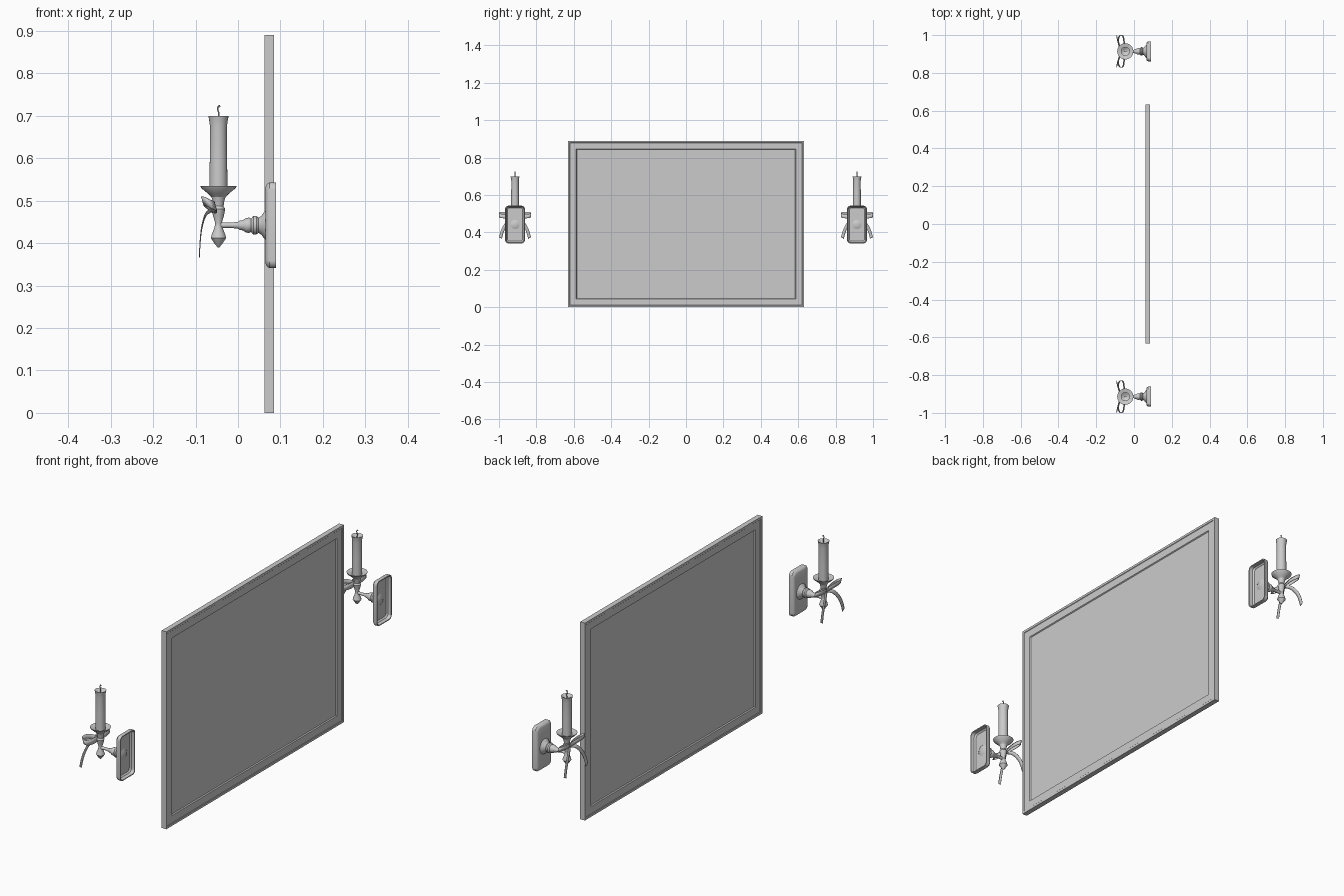
import bpy, bmesh, math
from mathutils import Vector, Matrix

cube = bpy.data.objects.get("Cube")
if cube:
    bpy.data.objects.remove(cube, do_unlink=True)

grey = bpy.data.materials.new("plain_grey")
grey.use_nodes = True
GREY = (0.6, 0.6, 0.6, 1)
grey.diffuse_color = GREY
grey.node_tree.nodes["Principled BSDF"].inputs["Base Color"].default_value = GREY


def finish(bm, name, location, smooth=True):
    bmesh.ops.recalc_face_normals(bm, faces=bm.faces[:])
    mesh = bpy.data.meshes.new(name)
    bm.to_mesh(mesh)
    bm.free()
    mesh.materials.append(grey)
    obj = bpy.data.objects.new(name, mesh)
    obj.location = location
    bpy.context.collection.objects.link(obj)
    if smooth:
        bpy.ops.object.select_all(action='DESELECT')
        obj.select_set(True)
        bpy.context.view_layer.objects.active = obj
        bpy.ops.object.shade_smooth_by_angle(angle=math.radians(35))
    return obj


def loft(name, rings, location, caps=True, closed=False, smooth=True):
    """Skin a series of rings that all have the same number of points."""
    bm = bmesh.new()
    loops = [[bm.verts.new(p) for p in ring] for ring in rings]
    pairs = list(zip(loops, loops[1:]))
    if closed:
        pairs.append((loops[-1], loops[0]))
    for a, b in pairs:
        n = len(a)
        for i in range(n):
            j = (i + 1) % n
            bm.faces.new((a[i], a[j], b[j], b[i]))
    if caps:
        bm.faces.new(loops[0])
        bm.faces.new(loops[-1])
    return finish(bm, name, location, smooth)


def rounded(x, hy, hz, r=0.0, seg=1):
    """Rounded rectangle standing in the YZ plane."""
    pts = []
    for k, (sy, sz) in enumerate(((1, 1), (-1, 1), (-1, -1), (1, -1))):
        for i in range(seg):
            a = math.pi / 2 * (k + (i / (seg - 1) if seg > 1 else 0.5))
            pts.append((x, sy * (hy - r) + r * math.cos(a),
                        sz * (hz - r) + r * math.sin(a)))
    return pts


def lathe(name, profile, location, axis='Z', sides=24):
    """Turn a profile of (position along axis, radius)."""
    rings = []
    for t, r in profile:
        ring = []
        for i in range(sides):
            a = 2 * math.pi * i / sides
            c, s = r * math.cos(a), r * math.sin(a)
            ring.append((c, s, t) if axis == 'Z' else (t, c, s))
        rings.append(ring)
    return loft(name, rings, location)


def spline(points, steps=6):
    """Smooth path through a few points."""
    p = [Vector(q) for q in points]
    p = [2 * p[0] - p[1]] + p + [2 * p[-1] - p[-2]]
    out = []
    for a, b, c, d in zip(p, p[1:], p[2:], p[3:]):
        for i in range(steps):
            t = i / steps
            out.append(0.5 * (2 * b + (c - a) * t + (2 * a - 5 * b + 4 * c - d) * t ** 2
                              + (3 * b - a - 3 * c + d) * t ** 3))
    return out + [p[-2]]


def ribbon(name, points, across, location, side):
    """Thin band following a path, mirrored in y by side."""
    flip = Matrix.Diagonal((1, side, 1))
    half = Vector(across) / 2
    bm = bmesh.new()
    rows = [[bm.verts.new(flip @ (p + s * half)) for s in (-1, 1)] for p in spline(points)]
    for a, b in zip(rows, rows[1:]):
        bm.faces.new((a[0], a[1], b[1], b[0]))
    obj = finish(bm, name, location)
    mod = obj.modifiers.new("thickness", 'SOLIDIFY')
    mod.thickness = 0.002
    mod.offset = 0


# Framed panel: raised outer lip, flat border and sunken field on both faces
HY, HZ, MID = 0.632, 0.445, 0.0735
half_profile = [(0.005, 0.048), (0.0095, 0.045), (0.0095, 0.012), (0.0115, 0.010), (0.0115, 0)]
steps = [(MID + d, inset) for d, inset in half_profile]
steps += [(MID - d, inset) for d, inset in reversed(half_profile)]
loft("framed_panel", [rounded(x, HY - i, HZ - i) for x, i in steps],
     (0, 0, HZ), smooth=False)

# Pair of wall sconces
for label, cy in (("front", -0.914), ("rear", 0.914)):
    stem = (-0.046, cy, 0)

    # Hollow-backed wall plate with a central hole
    plate = [(0.065, 0.025, 0.025, 0.025), (0.065, 0.043, 0.091, 0.014),
             (0.068, 0.049, 0.097, 0.016), (0.074, 0.053, 0.101, 0.018),
             (0.09, 0.053, 0.101, 0.018), (0.09, 0.049, 0.097, 0.016),
             (0.075, 0.047, 0.095, 0.015), (0.069, 0.041, 0.089, 0.013),
             (0.069, 0.025, 0.025, 0.025)]
    loft(label + "_wall_plate", [rounded(*ring, seg=7) for ring in plate],
         (0, cy, 0.442), caps=False, closed=True)

    # Turned arm reaching out from the plate
    lathe(label + "_arm", [
        (0.074, 0.014), (0.067, 0.028), (0.065, 0.034), (0.061, 0.031), (0.055, 0.022),
        (0.048, 0.018), (0.043, 0.022), (0.036, 0.022), (0.031, 0.016), (0.026, 0.018),
        (0.018, 0.017), (0.012, 0.012), (0.004, 0.011), (0, 0.008), (-0.02, 0.006),
        (-0.046, 0.007)], (0, cy, 0.442), axis='X')

    # Stem with pointed finial, and drip dish
    lathe(label + "_stem", [
        (0.39, 0.002), (0.397, 0.008), (0.412, 0.018), (0.42, 0.016), (0.438, 0.009),
        (0.448, 0.008), (0.465, 0.013), (0.48, 0.016), (0.487, 0.012), (0.5, 0.014),
        (0.51, 0.017)], stem)
    lathe(label + "_drip_dish", [
        (0.508, 0.016), (0.516, 0.024), (0.53, 0.041), (0.535, 0.043), (0.535, 0.04),
        (0.526, 0.022)], stem)

    # Candle with a flared, hollowed top
    lathe(label + "_candle", [
        (0.522, 0.021), (0.6, 0.0205), (0.675, 0.02), (0.69, 0.022), (0.7, 0.024),
        (0.699, 0.02), (0.691, 0.012), (0.689, 0.003)], stem)

    # Curled wick
    wick = spline([(0, 0, 0.688), (0.001, 0, 0.705), (-0.002, 0, 0.716),
                   (0.001, 0, 0.724), (0.004, 0, 0.72)], 4)
    rings = []
    for i, p in enumerate(wick):
        t = (wick[min(i + 1, len(wick) - 1)] - wick[max(i - 1, 0)]).normalized()
        u, v = Vector((0, 1, 0)), t.cross(Vector((0, 1, 0)))
        rings.append([p + 0.002 * (u * math.cos(a) + v * math.sin(a))
                      for a in (k * math.pi / 3 for k in range(6))])
    loft(label + "_wick", rings, stem)

    # Ribbon bow: a loop and a trailing tail on each side
    for side, word in ((-1, "right"), (1, "left")):
        ribbon(f"{label}_{word}_bow_loop",
               [(-0.062, 0.002, 0.482), (-0.078, 0.03, 0.494), (-0.083, 0.062, 0.499),
                (-0.075, 0.083, 0.497), (-0.06, 0.082, 0.49), (-0.053, 0.055, 0.486),
                (-0.055, 0.02, 0.482), (-0.06, 0.002, 0.48)],
               (-0.006, 0, 0.022), (0, cy, 0), side)
        ribbon(f"{label}_{word}_bow_tail",
               [(-0.062, 0.004, 0.478), (-0.076, 0.028, 0.467), (-0.085, 0.052, 0.438),
                (-0.089, 0.068, 0.405), (-0.091, 0.078, 0.37)],
               (0, 0.015, 0.008), (0, cy, 0), side)
    ribbon(label + "_bow_knot", [(-0.06, -0.009, 0.483), (-0.067, 0, 0.485),
                                 (-0.06, 0.009, 0.483)], (-0.004, 0, 0.024), (0, cy, 0), 1)
